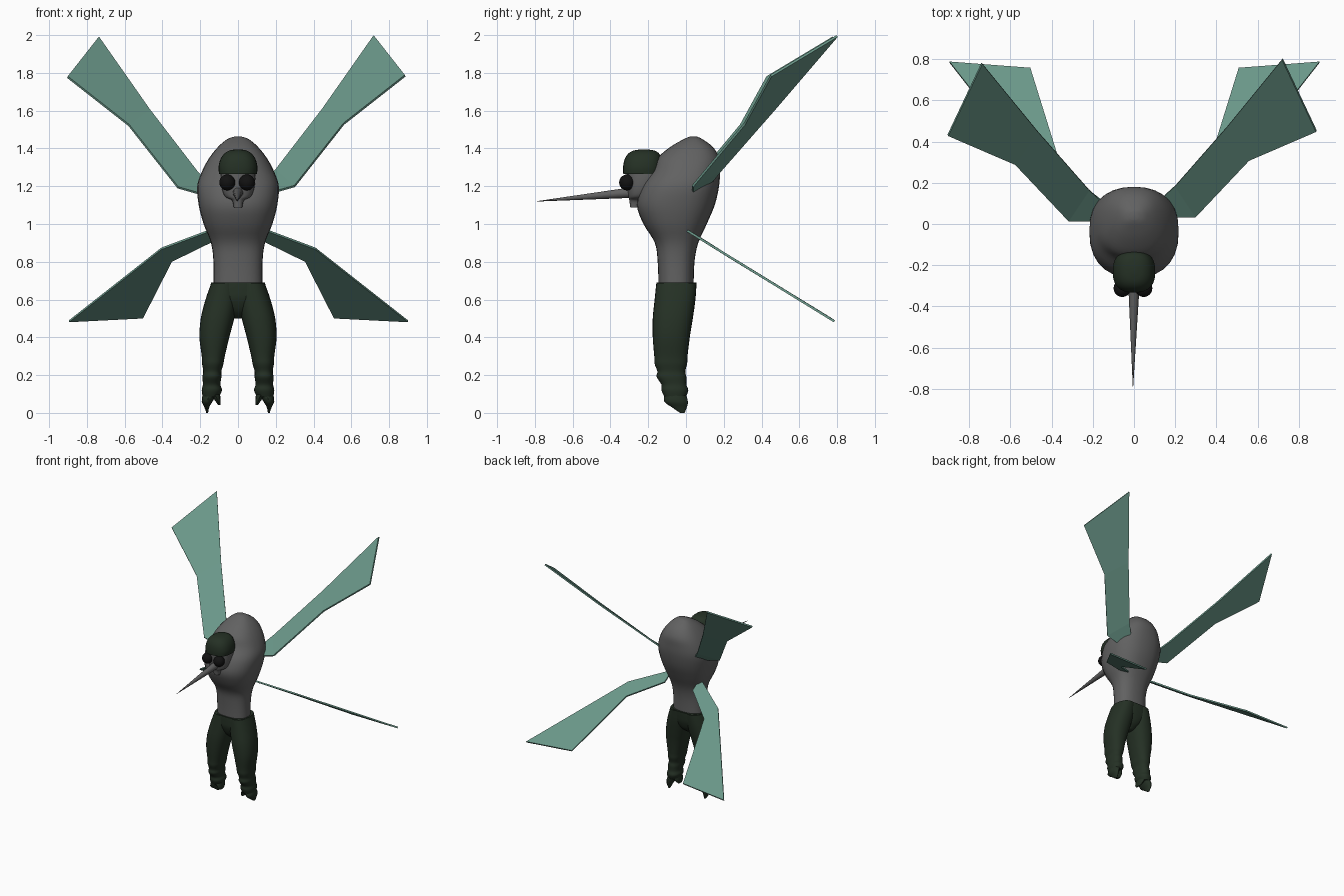
import bpy, bmesh, math
from mathutils import Vector

cube = bpy.data.objects.get("Cube")
if cube:
    bpy.data.objects.remove(cube, do_unlink=True)


def material(name, rgb, rough=0.7):
    m = bpy.data.materials.new(name)
    m.use_nodes = True
    m.diffuse_color = (*rgb, 1)
    bsdf = m.node_tree.nodes["Principled BSDF"]
    bsdf.inputs["Base Color"].default_value = (*rgb, 1)
    bsdf.inputs["Roughness"].default_value = rough
    return m


GREY = material("grey skin", (0.12, 0.12, 0.12))
GREEN = material("dark green cloth", (0.018, 0.03, 0.018))
BLACK = material("black eye", (0.006, 0.006, 0.006))
TEAL = material("teal wing", (0.145, 0.31, 0.25))


def finish(bm, name, mat, smooth=True, angle=50):
    bmesh.ops.recalc_face_normals(bm, faces=bm.faces)
    me = bpy.data.meshes.new(name)
    bm.to_mesh(me)
    bm.free()
    me.materials.append(mat)
    ob = bpy.data.objects.new(name, me)
    bpy.context.scene.collection.objects.link(ob)
    if smooth:
        bpy.ops.object.select_all(action="DESELECT")
        ob.select_set(True)
        bpy.context.view_layer.objects.active = ob
        bpy.ops.object.shade_smooth_by_angle(angle=math.radians(angle))
    return ob


def spline(rows, steps):
    """Smooth rows of numbers with a Catmull-Rom curve."""
    out = []
    for i in range(len(rows) - 1):
        a, b = rows[max(i - 1, 0)], rows[i]
        c, d = rows[i + 1], rows[min(i + 2, len(rows) - 1)]
        for s in range(steps):
            t = s / steps
            out.append([q + 0.5 * t * (r - p + t * (2 * p - 5 * q + 4 * r - u
                        + t * (3 * (q - r) + u - p))) for p, q, r, u in zip(a, b, c, d)])
    return out + [list(rows[-1])]


def loft(name, mat, rows, power=2.0, steps=4, segs=28, side=1):
    """Skin rounded sections; each row is z, x min, x max, y min, y max."""
    bm = bmesh.new()
    rings = []
    for z, x0, x1, y0, y1 in spline(rows, steps):
        ring = []
        for k in range(segs):
            a = math.tau * k / segs
            c, s = math.cos(a), math.sin(a)
            px = math.copysign(abs(c) ** (2 / power), c)
            py = math.copysign(abs(s) ** (2 / power), s)
            x = (x0 + x1) / 2 + px * (x1 - x0) / 2
            ring.append(bm.verts.new((side * x, (y0 + y1) / 2 + py * (y1 - y0) / 2, z)))
        rings.append(ring)
    for lo, hi in zip(rings, rings[1:]):
        for k in range(segs):
            n = (k + 1) % segs
            bm.faces.new((lo[k], lo[n], hi[n], hi[k]))
    bm.faces.new(rings[0])
    bm.faces.new(rings[-1])
    return finish(bm, name, mat)


def mirrored(rows):
    return [(z, -x, x, y0, y1) for z, x, y0, y1 in rows]


def ball(name, mat, centre, radius):
    bm = bmesh.new()
    bmesh.ops.create_uvsphere(bm, u_segments=24, v_segments=14, radius=radius)
    bmesh.ops.translate(bm, verts=bm.verts, vec=centre)
    return finish(bm, name, mat)


def spike(name, mat, base, tip, radius):
    base, tip = Vector(base), Vector(tip)
    bm = bmesh.new()
    bmesh.ops.create_cone(bm, cap_ends=True, segments=16, radius1=radius,
                          radius2=0.001, depth=(tip - base).length)
    rot = (tip - base).to_track_quat("Z", "Y").to_matrix()
    bmesh.ops.rotate(bm, verts=bm.verts, matrix=rot)
    bmesh.ops.translate(bm, verts=bm.verts, vec=(base + tip) / 2)
    return finish(bm, name, mat)


def wing(name, pairs, side, shift):
    """Thin plate built from matching points on its two long edges."""
    bm = bmesh.new()
    rails = [[bm.verts.new((side * x + shift[0], y + shift[1], z + shift[2]))
              for x, y, z in pair] for pair in pairs]
    for (a, b), (c, d) in zip(rails, rails[1:]):
        bm.faces.new((a, b, d, c))
    ob = finish(bm, name, TEAL, smooth=False)
    mod = ob.modifiers.new("thickness", "SOLIDIFY")
    mod.thickness = 0.012
    mod.offset = 0


# Torso with hunched back
loft("torso", GREY, mirrored([
    (0.66, 0.13, -0.145, 0.04), (0.8, 0.13, -0.15, 0.045), (0.9, 0.143, -0.165, 0.065),
    (1.0, 0.182, -0.225, 0.11), (1.1, 0.208, -0.26, 0.152), (1.2, 0.216, -0.235, 0.175),
    (1.28, 0.19, -0.18, 0.18), (1.35, 0.152, -0.15, 0.176), (1.41, 0.104, -0.08, 0.14),
    (1.45, 0.055, -0.01, 0.085), (1.462, 0.02, 0.02, 0.06)]), power=2.4)

# Head, helmet, eyes and beak
loft("head", GREY, mirrored([
    (1.088, 0.022, -0.295, -0.25), (1.125, 0.032, -0.3, -0.23),
    (1.145, 0.068, -0.305, -0.19), (1.19, 0.086, -0.312, -0.15),
    (1.25, 0.092, -0.315, -0.12), (1.3, 0.09, -0.315, -0.12)]), power=2.3)
loft("helmet", GREEN, mirrored([
    (1.265, 0.1, -0.332, -0.13), (1.3, 0.103, -0.333, -0.128), (1.34, 0.094, -0.326, -0.13),
    (1.37, 0.075, -0.308, -0.14), (1.388, 0.048, -0.28, -0.165),
    (1.395, 0.015, -0.24, -0.205)]), power=2.5)
spike("beak", GREY, (0, -0.27, 1.168), (-0.005, -0.79, 1.12), 0.029)
for side, label in ((1, "left"), (-1, "right")):
    ball(label + "_eye", BLACK, (side * 0.052 - 0.005, -0.312, 1.22), 0.042)

# Trousers: hips shared by both legs
loft("hips", GREEN, mirrored([
    (0.5, 0.02, -0.09, -0.03), (0.54, 0.07, -0.13, 0.02), (0.6, 0.14, -0.155, 0.045),
    (0.65, 0.15, -0.158, 0.052), (0.69, 0.142, -0.157, 0.055)]), power=2.4)

for side, label in ((1, "left"), (-1, "right")):
    # Legs with gathered cloth at the ankle
    loft(label + "_leg", GREEN, [
        (0.085, 0.1, 0.187, -0.115, 0.0), (0.12, 0.085, 0.192, -0.13, 0.012),
        (0.15, 0.093, 0.186, -0.13, 0.002), (0.19, 0.088, 0.188, -0.155, 0.002),
        (0.22, 0.088, 0.184, -0.152, -0.004), (0.26, 0.077, 0.19, -0.166, 0.006),
        (0.3, 0.07, 0.192, -0.168, 0.008), (0.4, 0.046, 0.204, -0.176, 0.02),
        (0.5, 0.02, 0.197, -0.176, 0.036), (0.6, 0.0, 0.172, -0.166, 0.05),
        (0.688, 0.0, 0.141, -0.157, 0.056)], power=2.3, side=side)
    # Hoof-like foot with a small inner claw
    loft(label + "_foot", GREEN, [
        (0.0, 0.158, 0.168, -0.032, -0.008), (0.03, 0.152, 0.178, -0.075, 0.005),
        (0.06, 0.135, 0.192, -0.115, 0.01), (0.1, 0.11, 0.187, -0.112, 0.0)],
        steps=3, segs=12, side=side)
    loft(label + "_claw", GREEN, [
        (0.042, 0.094, 0.106, -0.09, -0.045), (0.065, 0.092, 0.122, -0.11, -0.02),
        (0.1, 0.095, 0.15, -0.115, -0.01)], steps=3, segs=12, side=side)

    # Wings, the upper pair raised and the lower pair swept down
    wing(label + "_upper_wing", [
        ((0.15, 0.14, 1.23), (0.16, 0.035, 1.16)),
        ((0.2, 0.185, 1.285), (0.3, 0.035, 1.2)),
        ((0.45, 0.47, 1.61), (0.56, 0.31, 1.53)),
        ((0.72, 0.8, 1.995), (0.885, 0.45, 1.785))],
        side, (0, 0, 0) if side > 0 else (-0.018, -0.02, -0.007))
    wing(label + "_lower_wing", [
        ((0.13, -0.01, 0.975), (0.13, 0.09, 0.915)),
        ((0.41, 0.16, 0.87), (0.355, 0.264, 0.805)),
        ((0.9, 0.785, 0.485), (0.508, 0.755, 0.505))],
        side, (0, 0, 0) if side > 0 else (0.005, 0, 0))
